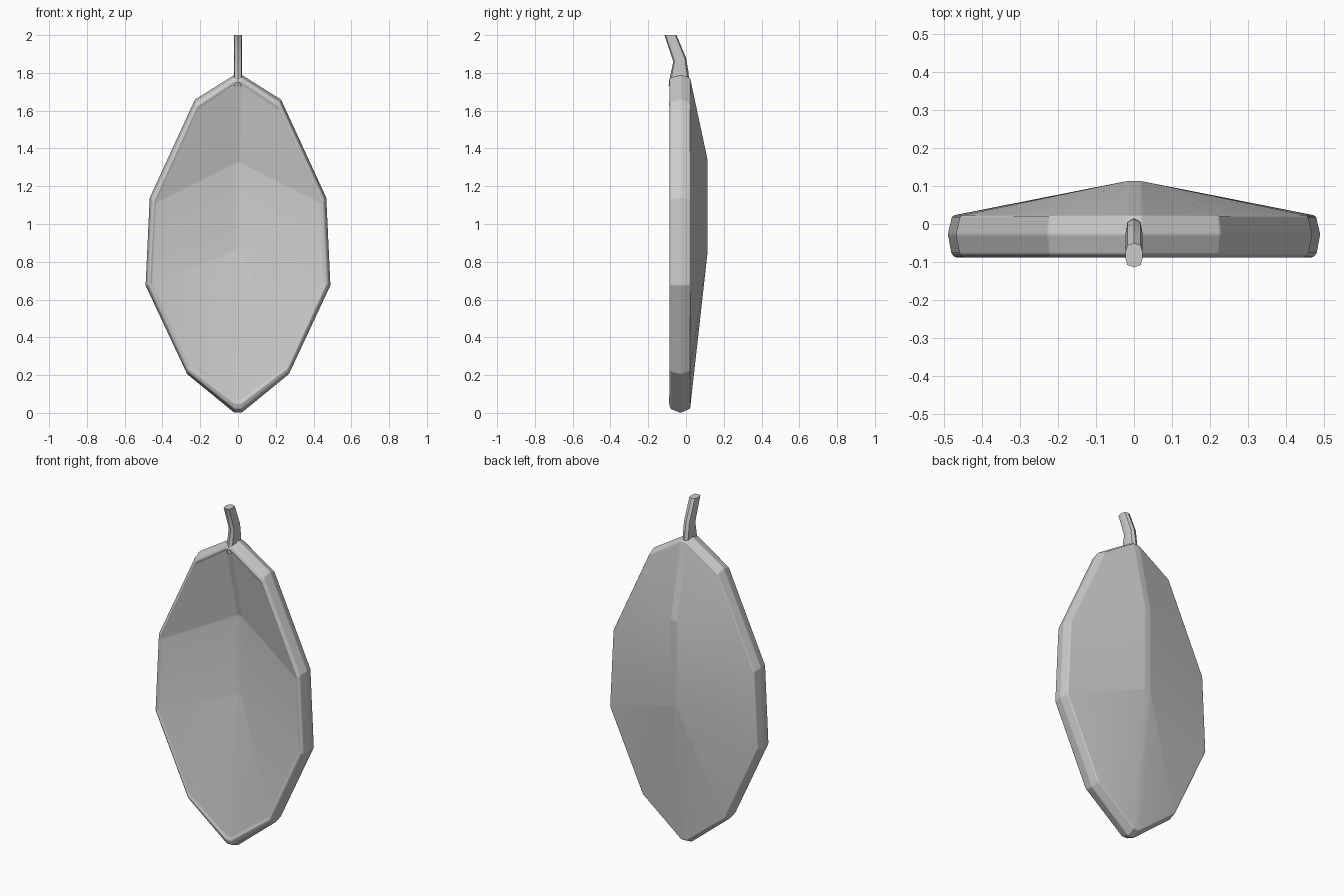
import bpy, bmesh, math

if "Cube" in bpy.data.objects:
    bpy.data.objects.remove(bpy.data.objects["Cube"])

# Half outline of the leaf, bottom tip to top tip: outer edge and inner lip (x, z)
OUTER = [(0.02, 0.0), (0.27, 0.205), (0.49, 0.675), (0.468, 1.14), (0.228, 1.66), (0.02, 1.79)]
INNER = [(0.015, 0.068), (0.26, 0.25), (0.457, 0.685), (0.436, 1.11), (0.212, 1.605), (0.015, 1.74)]
# Rim section: blend from outer to inner outline, y
RIM = [(0.35, 0.022), (0.0, -0.027), (0.3, -0.08), (0.7, -0.09), (1.0, -0.083)]


def finish(name, bm, bevel):
    bmesh.ops.recalc_face_normals(bm, faces=bm.faces[:])
    me = bpy.data.meshes.new(name)
    bm.to_mesh(me)
    bm.free()
    ob = bpy.data.objects.new(name, me)
    bpy.context.collection.objects.link(ob)
    bpy.context.view_layer.objects.active = ob
    ob.select_set(True)
    bpy.ops.object.shade_smooth_by_angle(angle=math.radians(35))
    ob.select_set(False)
    b = ob.modifiers.new("soft_edges", 'BEVEL')
    b.width = bevel
    b.segments = 2
    b.limit_method = 'ANGLE'
    b.angle_limit = math.radians(9)
    b.harden_normals = True
    return ob


def panels(bm, ring, spine):
    """Three facets per half plus a narrow midrib strip; ring and spine hold (right, left) pairs."""
    for s in (0, 1):
        r = [p[s] for p in ring]
        a, b = spine[0][s], spine[1][s]
        for f in ((r[0], r[1], r[2], a), (a, r[2], r[3], b), (b, r[3], r[4], r[5])):
            bm.faces.new(f)
    mid = [ring[0], spine[0], spine[1], ring[5]]
    for p, q in zip(mid, mid[1:]):
        bm.faces.new((p[0], p[1], q[1], q[0]))


# Leaf: thick cupped shell with a rounded rim
bm = bmesh.new()


def pair(x, y, z):
    return bm.verts.new((x, y, z)), bm.verts.new((-x, y, z))


rings = []
for t, y in RIM:
    rings.append([pair(o[0] + (i[0] - o[0]) * t, y, o[1] + (i[1] - o[1]) * t)
                  for o, i in zip(OUTER, INNER)])
for r0, r1 in zip(rings, rings[1:]):
    loops = [[p[0] for p in r] + [p[1] for p in reversed(r)] for r in (r0, r1)]
    n = len(loops[0])
    for k in range(n):
        m = (k + 1) % n
        bm.faces.new((loops[0][k], loops[0][m], loops[1][m], loops[1][k]))
panels(bm, rings[0], [pair(0.018, 0.113, 0.84), pair(0.018, 0.113, 1.345)])
panels(bm, rings[-1], [pair(0.012, 0.015, 0.865), pair(0.012, 0.015, 1.325)])
finish("leaf", bm, 0.006)

# Stem: bent stalk, each section given by its front and back (y, z)
bm = bmesh.new()
prev = None
for (fy, fz), (by, bz) in [((-0.092, 1.73), (0.016, 1.75)), ((-0.088, 1.765), (0.014, 1.80)),
                           ((-0.067, 1.86), (0.0, 1.88)), ((-0.114, 2.0), (-0.05, 2.0))]:
    loop = []
    for k in range(10):
        a = math.tau * k / 10
        c = max(-1, min(1, math.cos(a)))
        u = 0.5 + 0.5 * c
        x = max(-0.022, min(0.022, 0.03 * math.sin(a)))
        loop.append(bm.verts.new((x, fy + (by - fy) * u, fz + (bz - fz) * u)))
    if prev:
        for k in range(10):
            m = (k + 1) % 10
            bm.faces.new((prev[k], prev[m], loop[m], loop[k]))
    else:
        bm.faces.new(loop)
    prev = loop
bm.faces.new(prev)
stem = finish("stem", bm, 0.002)
stem.modifiers.clear()
